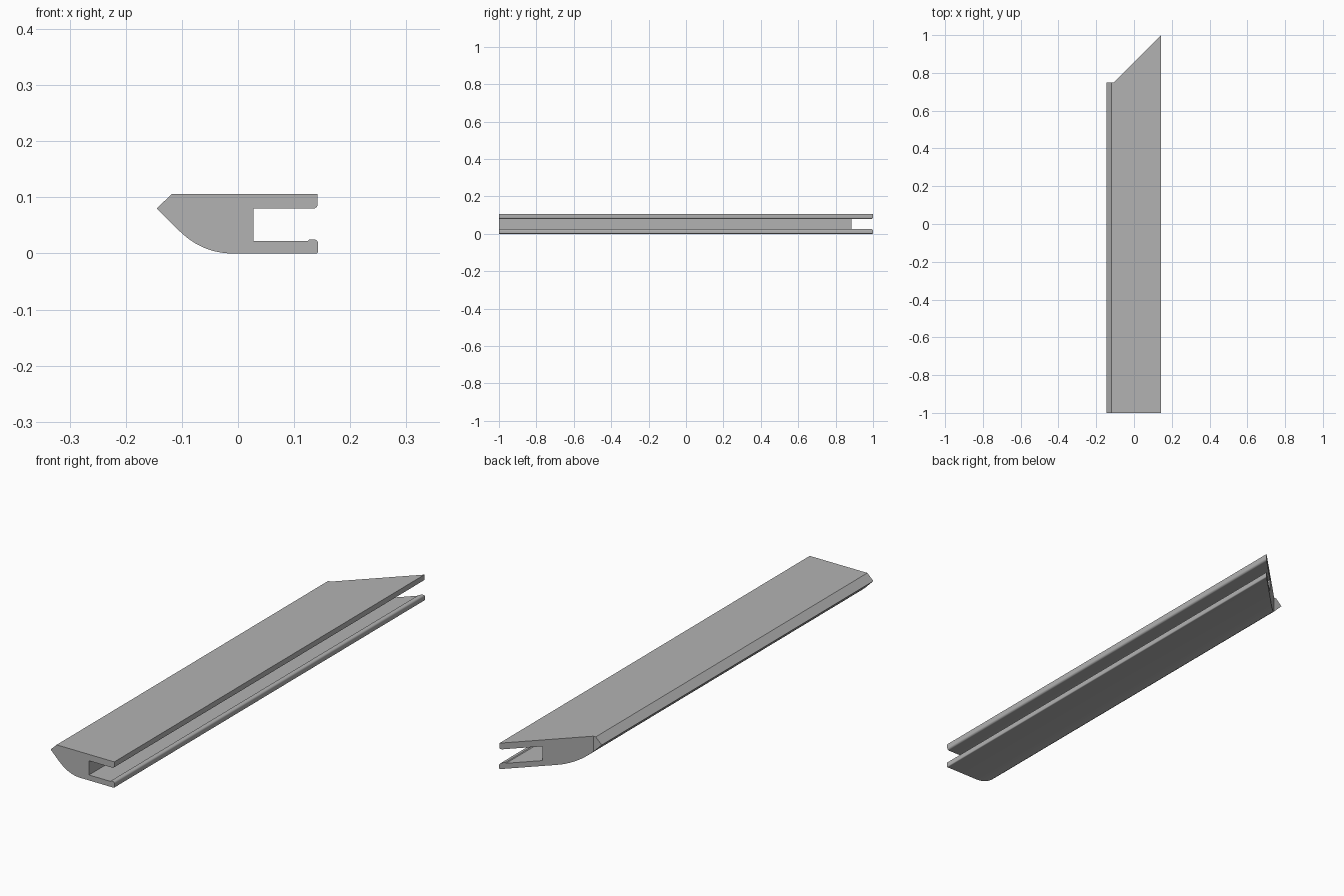
import bpy
import bmesh
from math import sin, cos, radians

cube = bpy.data.objects.get("Cube")
if cube:
    bpy.data.objects.remove(cube, do_unlink=True)

EDGE_X = 0.143      # slot side
STEP_X = -0.107     # where the square end meets the mitre
FRONT_Y, STEP_Y = -1.0, 0.75


def arc(cx, cz, r, start, end, steps):
    """Points of a circular arc in the x-z plane, angles in degrees."""
    angles = [radians(start + (end - start) * i / steps) for i in range(steps + 1)]
    return [(cx + r * cos(a), cz + r * sin(a)) for a in angles]


# Cross-section: pointed nose, upper flange, slot, lower flange with lip, curved belly
profile = [(-0.145, 0.08), (-0.118, 0.106), (STEP_X, 0.106), (EDGE_X - 0.001, 0.106)]
profile += arc(0.134, 0.088, 0.008, 0, -90, 6)
profile += [(0.028, 0.08), (0.028, 0.022), (0.124, 0.022), (0.127, 0.025)]
profile += arc(0.135, 0.017, 0.008, 90, 0, 6)
profile += arc(0.139, 0.004, 0.004, 0, -90, 4)
profile += arc(-0.010, 0.13, 0.13, 270, 225, 14)
profile += [(STEP_X, 0.042)]

# Extrude along y, then mitre the far end
bm = bmesh.new()
front = bm.faces.new([bm.verts.new((x, FRONT_Y, z)) for x, z in profile])
result = bmesh.ops.extrude_face_region(bm, geom=[front], use_keep_orig=True)
far = [g for g in result["geom"] if isinstance(g, bmesh.types.BMVert)]
cap = next(g for g in result["geom"] if isinstance(g, bmesh.types.BMFace))
seam = [v for v in far if abs(v.co.x - STEP_X) < 1e-5]
bmesh.utils.face_split(cap, seam[0], seam[1])
for v in far:
    v.co.y = STEP_Y + max(0.0, v.co.x - STEP_X)
bmesh.ops.recalc_face_normals(bm, faces=bm.faces)
mesh = bpy.data.meshes.new("slotted_trim")
bm.to_mesh(mesh)
bm.free()

# Plain grey finish
grey = bpy.data.materials.new("plain grey")
grey.use_nodes = True
colour = (0.45, 0.45, 0.45, 1.0)
grey.diffuse_color = colour
grey.node_tree.nodes["Principled BSDF"].inputs["Base Color"].default_value = colour
mesh.materials.append(grey)

trim = bpy.data.objects.new("slotted_trim", mesh)
bpy.context.collection.objects.link(trim)
bpy.ops.object.select_all(action="DESELECT")
trim.select_set(True)
bpy.context.view_layer.objects.active = trim
bpy.ops.object.shade_smooth_by_angle(angle=radians(25))
